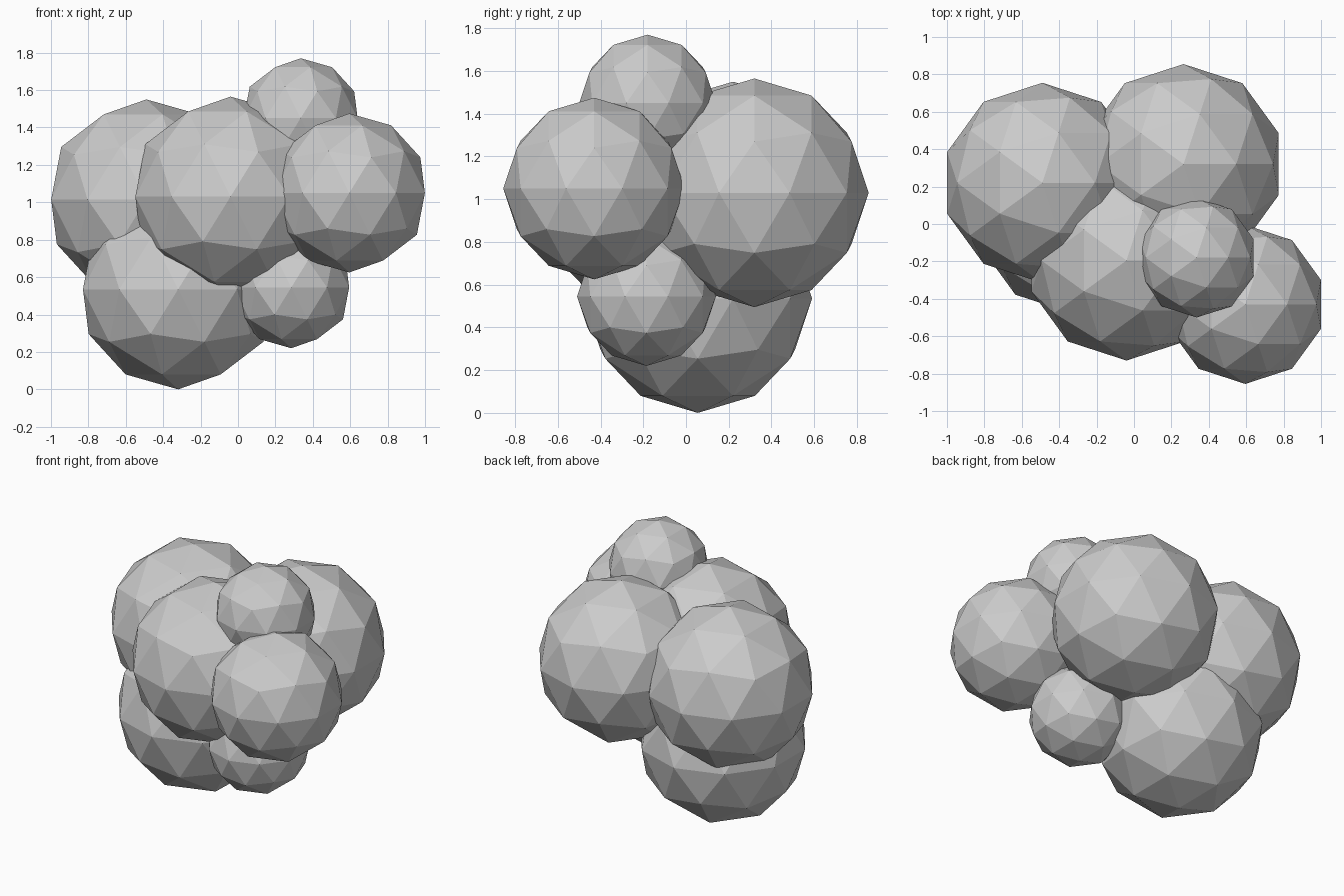
import bpy

if "Cube" in bpy.data.objects:
    bpy.data.objects.remove(bpy.data.objects["Cube"])

# Low-poly cluster of overlapping faceted balls: name, radius, centre
clumps = [
    ("clump_back_left",   0.535, (-0.49,  0.22, 1.015)),
    ("clump_front",       0.535, (-0.04, -0.195, 1.03)),
    ("clump_back_right",  0.535, (0.265,  0.32, 1.03)),
    ("clump_lower_left",  0.535, (-0.32,  0.055, 0.535)),
    ("clump_front_right", 0.425, (0.595, -0.43, 1.05)),
    ("clump_top",         0.32,  (0.335, -0.18, 1.45)),
    ("clump_lower_right", 0.325, (0.285, -0.185, 0.545)),
]

for name, radius, centre in clumps:
    bpy.ops.mesh.primitive_ico_sphere_add(subdivisions=2, radius=radius, location=centre)
    ball = bpy.context.object
    ball.name = name
    bpy.ops.object.shade_flat()
